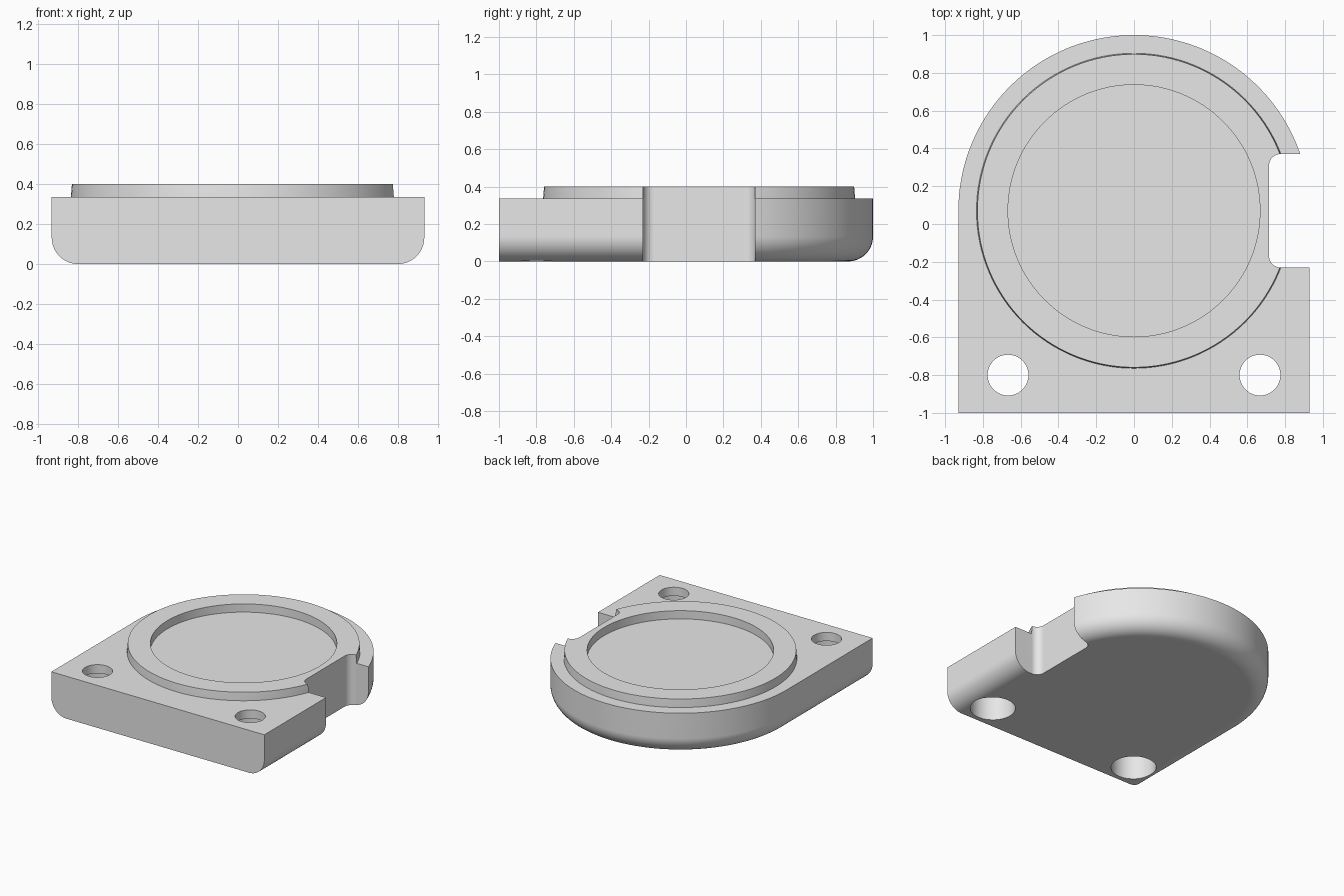
import bpy
import bmesh
from math import sin, cos, pi

cube = bpy.data.objects.get("Cube")
if cube:
    bpy.data.objects.remove(cube, do_unlink=True)

CY = 0.07          # centre of the round end and raised ring
R = 0.93           # half width of the body
TOP = 0.335        # top of the body
FILLET = 0.133     # rounding of the lower edge

grey = bpy.data.materials.new("plain grey")
grey.use_nodes = True
colour = (0.8, 0.8, 0.8, 1)
grey.diffuse_color = colour
grey.node_tree.nodes["Principled BSDF"].inputs["Base Color"].default_value = colour


def loft(name, rows, wrap=False):
    """Skin closed loops of equal length; cap the ends or join them."""
    bm = bmesh.new()
    loops = [[bm.verts.new(p) for p in row] for row in rows]
    pairs = list(zip(loops, loops[1:]))
    if wrap:
        pairs.append((loops[-1], loops[0]))
    else:
        bm.faces.new(loops[0])
        bm.faces.new(loops[-1])
    for a, b in pairs:
        for i in range(len(a)):
            j = (i + 1) % len(a)
            bm.faces.new((a[i], a[j], b[j], b[i]))
    bmesh.ops.recalc_face_normals(bm, faces=bm.faces)
    mesh = bpy.data.meshes.new(name)
    bm.to_mesh(mesh)
    bm.free()
    mesh.materials.append(grey)
    obj = bpy.data.objects.new(name, mesh)
    bpy.context.collection.objects.link(obj)
    return obj


def circle(r, z, x=0, y=CY, n=128):
    return [(x + r * cos(2 * pi * i / n), y + r * sin(2 * pi * i / n), z)
            for i in range(n)]


def outline(inset, z, n=72):
    """Round back, straight sides and a square front."""
    r = R - inset
    arc = [(r * cos(pi * i / n), CY + r * sin(pi * i / n), z) for i in range(n + 1)]
    return arc + [(-r, -1, z), (r, -1, z)]


def notch_outline(z, x0=0.715, x1=1.2, half=0.3, r=0.06, n=10):
    """Side notch with rounded inner corners."""
    pts = [(x1, CY - half, z), (x1, CY + half, z)]
    for side, start in ((1, pi / 2), (-1, pi)):
        for i in range(n + 1):
            a = start + pi / 2 * i / n
            pts.append((x0 + r + r * cos(a), CY + side * (half - r) + r * sin(a), z))
    return pts


def select_only(obj):
    bpy.ops.object.select_all(action="DESELECT")
    obj.select_set(True)
    bpy.context.view_layer.objects.active = obj


def cut(obj, cutter):
    select_only(obj)
    mod = obj.modifiers.new("cut", "BOOLEAN")
    mod.operation = "DIFFERENCE"
    mod.solver = "EXACT"
    mod.object = cutter
    bpy.ops.object.modifier_apply(modifier=mod.name)


# Body with a rounded lower edge on the sides and back
steps = 12
rows = [outline(FILLET * (1 - sin(pi / 2 * i / steps)),
                FILLET * (1 - cos(pi / 2 * i / steps))) for i in range(steps + 1)]
body = loft("body", rows + [outline(0, TOP)])

# Raised ring around the shallow round recess
ring = loft("raised_ring", [circle(0.834, TOP - 0.03), circle(0.834, TOP),
                            circle(0.829, 0.4), circle(0.667, 0.4),
                            circle(0.667, TOP - 0.03)], wrap=True)

# Side notch through body and ring
notch = loft("notch_cutter", [notch_outline(-0.1), notch_outline(0.6)])
cutters = [notch]
cut(body, notch)
cut(ring, notch)

# Screw holes, wider from below
for x in (-0.667, 0.667):
    hole = loft("hole_cutter", [circle(r, z, x, -0.8, 48) for r, z in
                                ((0.164, -0.1), (0.164, 0.267),
                                 (0.108, 0.267), (0.108, 0.6))])
    cut(body, hole)
    cutters.append(hole)

for c in cutters:
    bpy.data.objects.remove(c, do_unlink=True)

# Smooth curved walls, crisp edges
for obj in (body, ring):
    select_only(obj)
    bpy.ops.object.shade_smooth_by_angle(angle=pi / 6)
    mod = obj.modifiers.new("even shading", "WEIGHTED_NORMAL")
    mod.keep_sharp = True
